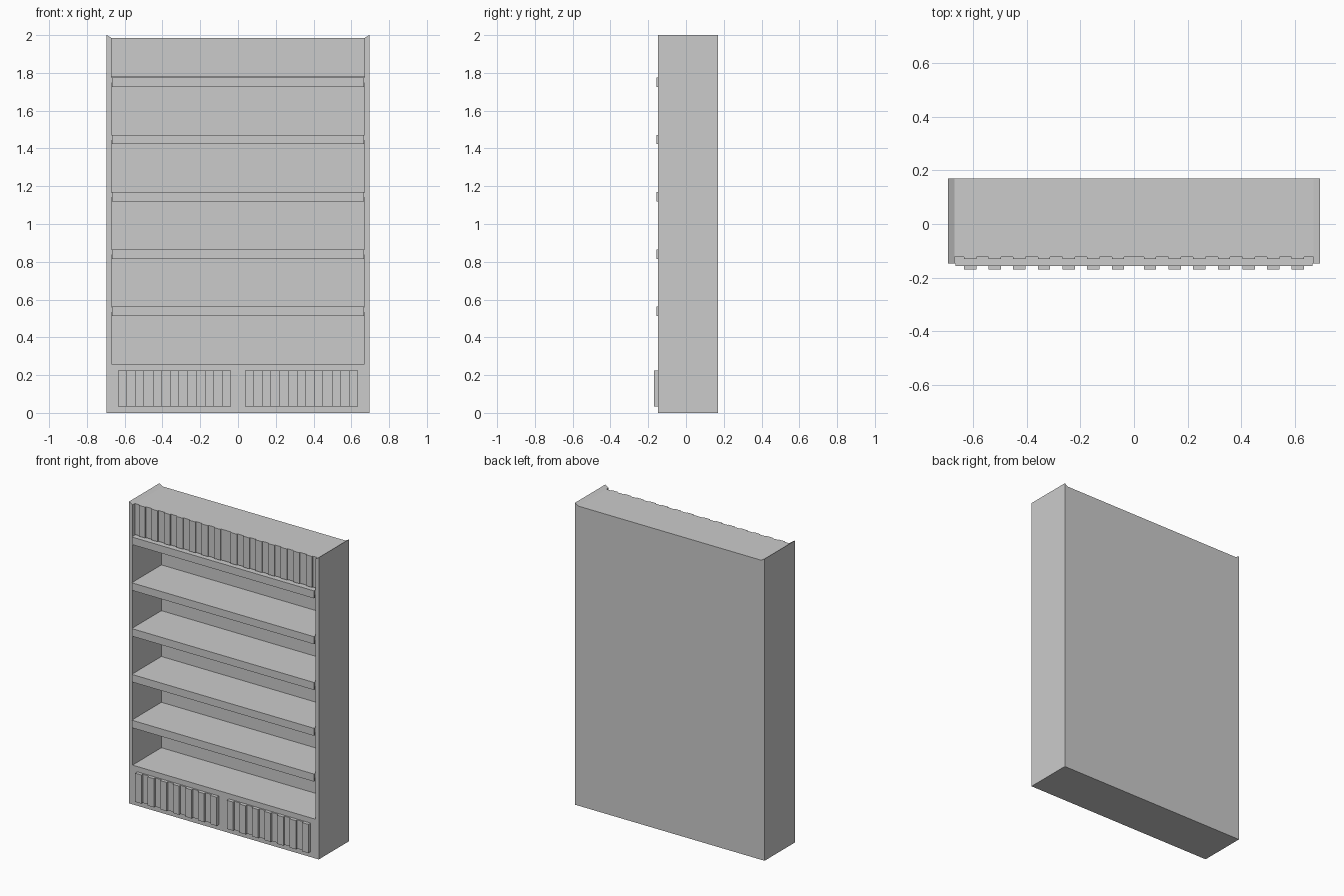
import bpy, bmesh

if "Cube" in bpy.data.objects:
    bpy.data.objects.remove(bpy.data.objects["Cube"])

grey = bpy.data.materials.new("plain grey")
grey.diffuse_color = (0.6, 0.6, 0.6, 1)
grey.use_nodes = True
grey.node_tree.nodes["Principled BSDF"].inputs["Base Color"].default_value = grey.diffuse_color


def finish(name, bm):
    bmesh.ops.recalc_face_normals(bm, faces=bm.faces[:])
    me = bpy.data.meshes.new(name)
    bm.to_mesh(me)
    bm.free()
    me.materials.append(grey)
    ob = bpy.data.objects.new(name, me)
    bpy.context.collection.objects.link(ob)
    return ob


def add_box(bm, x0, x1, y0, y1, z0, z1):
    vs = bmesh.ops.create_cube(bm, size=1)["verts"]
    for v in vs:
        v.co.x = x1 if v.co.x > 0 else x0
        v.co.y = y1 if v.co.y > 0 else y0
        v.co.z = z1 if v.co.z > 0 else z0
    return vs


def box(name, *dims):
    bm = bmesh.new()
    add_box(bm, *dims)
    return finish(name, bm)


FRONT, BACK, INNER = -0.147, 0.17, 0.67
OUTER, TOP = 0.695, 1.985

# side walls, tops sloping down to the inside
for side, label in ((-1, "left"), (1, "right")):
    bm = bmesh.new()
    x0, x1 = sorted((side * INNER, side * OUTER))
    for v in add_box(bm, x0, x1, FRONT, BACK, 0, 2):
        if v.co.z > 1 and abs(v.co.x) < 0.68:
            v.co.z = TOP
    finish(label + "_wall", bm)

# back panel, plinth and header block
box("back_panel", -INNER, INNER, 0.155, BACK, 0.26, TOP)
box("plinth", -INNER, INNER, FRONT, BACK, 0, 0.26)
box("header", -INNER, INNER, -0.124, 0.155, 1.78, TOP)

# shelves with a front rail each
for i in range(5):
    z = 0.562 + i * 0.3035
    box("shelf_%d" % (i + 1), -INNER, INNER, FRONT, 0.155, z - 0.03, z - 0.001)
    box("shelf_rail_%d" % (i + 1), -0.667, 0.667, -0.157, FRONT + 0.002, z - 0.05, z)


# slatted panels: seven upright slats on each half
def slats(name, back, front, z0, z1):
    bm = bmesh.new()
    w = 0.598 / 13
    for start in (-0.635, 0.037):
        for k in range(7):
            x = start + 2 * k * w
            add_box(bm, x, x + w, front, back, z0, z1)
    finish(name, bm)


slats("header_slats", -0.124, -0.131, 1.78, TOP)
for start, label in ((-0.635, "left"), (0.037, "right")):
    box("plinth_panel_" + label, start, start + 0.598, -0.156, FRONT, 0.035, 0.225)
slats("plinth_slats", FRONT, -0.17, 0.035, 0.225)
